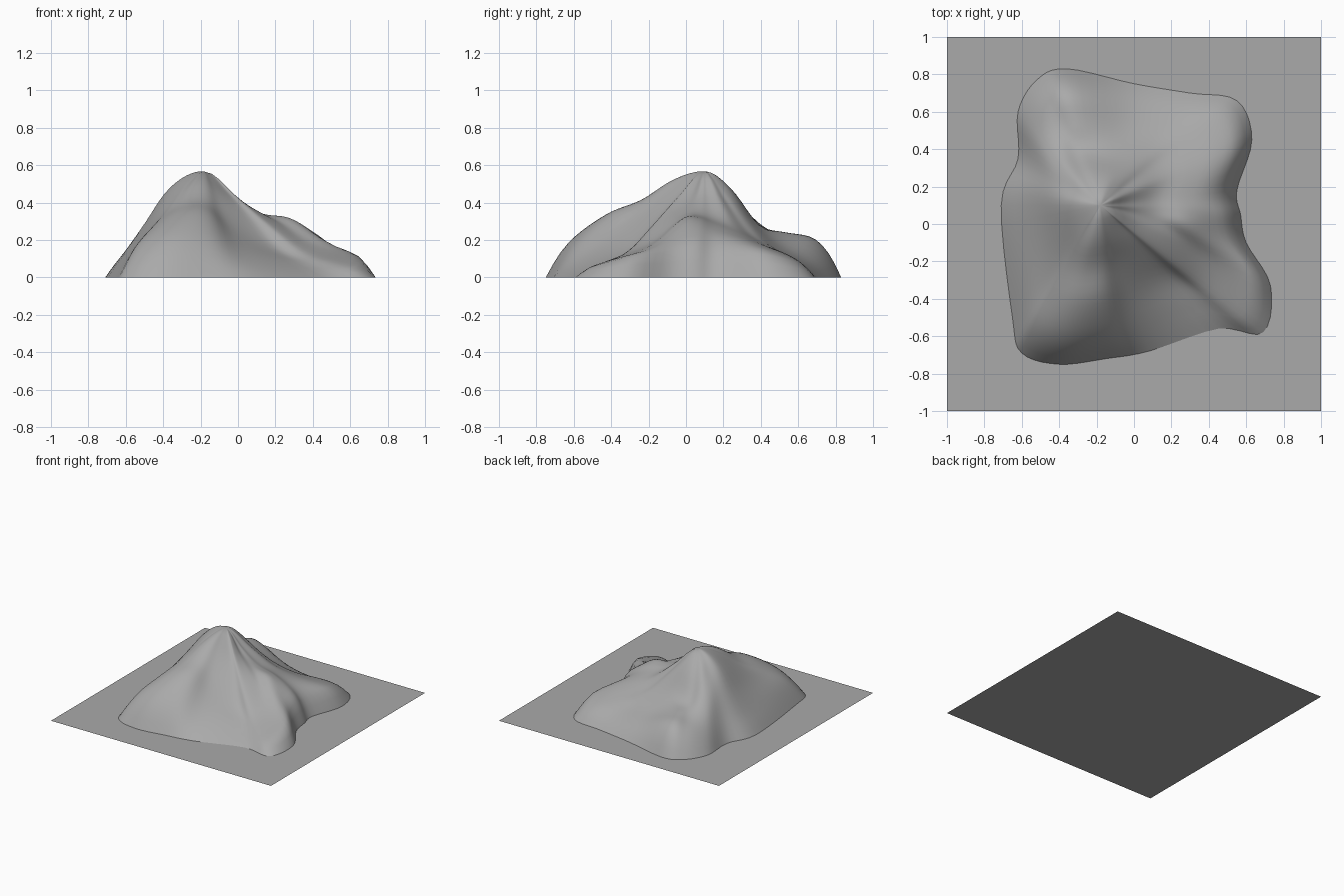
import bpy
import bmesh

old = bpy.data.objects.get("Cube")
if old:
    bpy.data.objects.remove(old, do_unlink=True)

# One matte rock grey for everything
grey = bpy.data.materials.new("rock grey")
grey.use_nodes = True
colour = (0.4, 0.4, 0.4, 1)
grey.diffuse_color = colour
grey.node_tree.nodes["Principled BSDF"].inputs["Base Color"].default_value = colour

# Spurs and gullies in hundredths, anticlockwise from the east:
# foot x, foot y, then heights on the way from the summit to the foot
SUMMIT = (-0.18, 0.10, 0.57)
STATIONS = (0, 0.2, 0.4, 0.6, 0.8, 0.92, 1)
SPURS = (
    (57, 5, 44, 34, 31, 23, 15),
    (55, 18, 44, 33, 28, 21, 12),
    (63, 45, 43, 29, 22, 17, 12),
    (55, 66, 41, 25, 17, 12, 7),
    (30, 70, 45, 29, 17, 10, 5),
    (0, 75, 48, 30, 19, 12, 6),
    (-36, 83, 47, 28, 24, 21, 12),
    (-52, 77, 47, 30, 23, 18, 10),
    (-62, 60, 50, 38, 26, 15, 7),
    (-62, 35, 53, 44, 33, 17, 7),
    (-71, 10, 54, 45, 29, 14, 6),
    (-65, -50, 51, 39, 27, 16, 7),
    (-60, -69, 50, 38, 29, 19, 9),
    (-40, -75, 52, 41, 34, 23, 12),
    (-15, -72, 52, 41, 34, 22, 11),
    (8, -68, 49, 35, 23, 12, 5),
    (45, -56, 45, 30, 15, 7, 3),
    (69, -58, 43, 28, 14, 8, 5),
    (73, -33, 42, 31, 20, 14, 11),
    (60, -10, 43, 34, 31, 21, 13),
)


def hermite(a, b, slope_a, slope_b, u):
    """Cubic blend from a to b with the given end slopes."""
    v = 1 - u
    return (a * (1 + 2 * u) * v * v + slope_a * u * v * v
            + b * u * u * (1 + 2 * v) - slope_b * u * u * v)


def blended_spur(index, u):
    """Smoothly blend neighbouring spurs around the closed loop."""
    count = len(SPURS)
    before, here, after, beyond = (SPURS[(index + k) % count] for k in (-1, 0, 1, 2))
    return [hermite(b, c, (c - a) / 2, (d - b) / 2, u) / 100
            for a, b, c, d in zip(before, here, after, beyond)]


def height(profile, t):
    """Height at fraction t of the way down a spur."""
    last = len(STATIONS) - 1
    i = max(k for k in range(last) if STATIONS[k] <= t)

    def slope(k):
        if k == 0:
            return 0
        n = min(k + 1, last)
        return (profile[n] - profile[k - 1]) / (STATIONS[n] - STATIONS[k - 1])

    span = STATIONS[i + 1] - STATIONS[i]
    u = (t - STATIONS[i]) / span
    return hermite(profile[i], profile[i + 1], slope(i) * span, slope(i + 1) * span, u)


def add_object(name, bm):
    mesh = bpy.data.meshes.new(name)
    bm.to_mesh(mesh)
    bm.free()
    mesh.materials.append(grey)
    obj = bpy.data.objects.new(name, mesh)
    bpy.context.collection.objects.link(obj)
    return obj


# Mountain: rings of faces spreading from the summit to the foot
STEPS, RINGS = 5, 22
bm = bmesh.new()
top = bm.verts.new(SUMMIT)
columns = []
for index in range(len(SPURS)):
    for step in range(STEPS):
        x, y, *heights = blended_spur(index, step / STEPS)
        profile = [SUMMIT[2], *heights, 0]
        column = []
        for ring in range(1, RINGS + 1):
            t = ring / RINGS
            z = max(0, height(profile, t)) if ring < RINGS else 0
            column.append(bm.verts.new((SUMMIT[0] + (x - SUMMIT[0]) * t,
                                        SUMMIT[1] + (y - SUMMIT[1]) * t, z)))
        columns.append(column)
for a, b in zip(columns, columns[1:] + columns[:1]):
    bm.faces.new((top, a[0], b[0]))
    for r in range(RINGS - 1):
        bm.faces.new((a[r], a[r + 1], b[r + 1], b[r]))

# Soften the surface while keeping the foot on the ground
inner = [v for v in bm.verts if not v.is_boundary]
for _ in range(2):
    bmesh.ops.smooth_vert(bm, verts=inner, factor=0.3,
                          use_axis_x=False, use_axis_y=False, use_axis_z=True)
for face in bm.faces:
    face.smooth = True
add_object("mountain", bm)

# Ground: a single flat square
bm = bmesh.new()
bmesh.ops.create_grid(bm, x_segments=1, y_segments=1, size=1)
add_object("ground_plane", bm)
